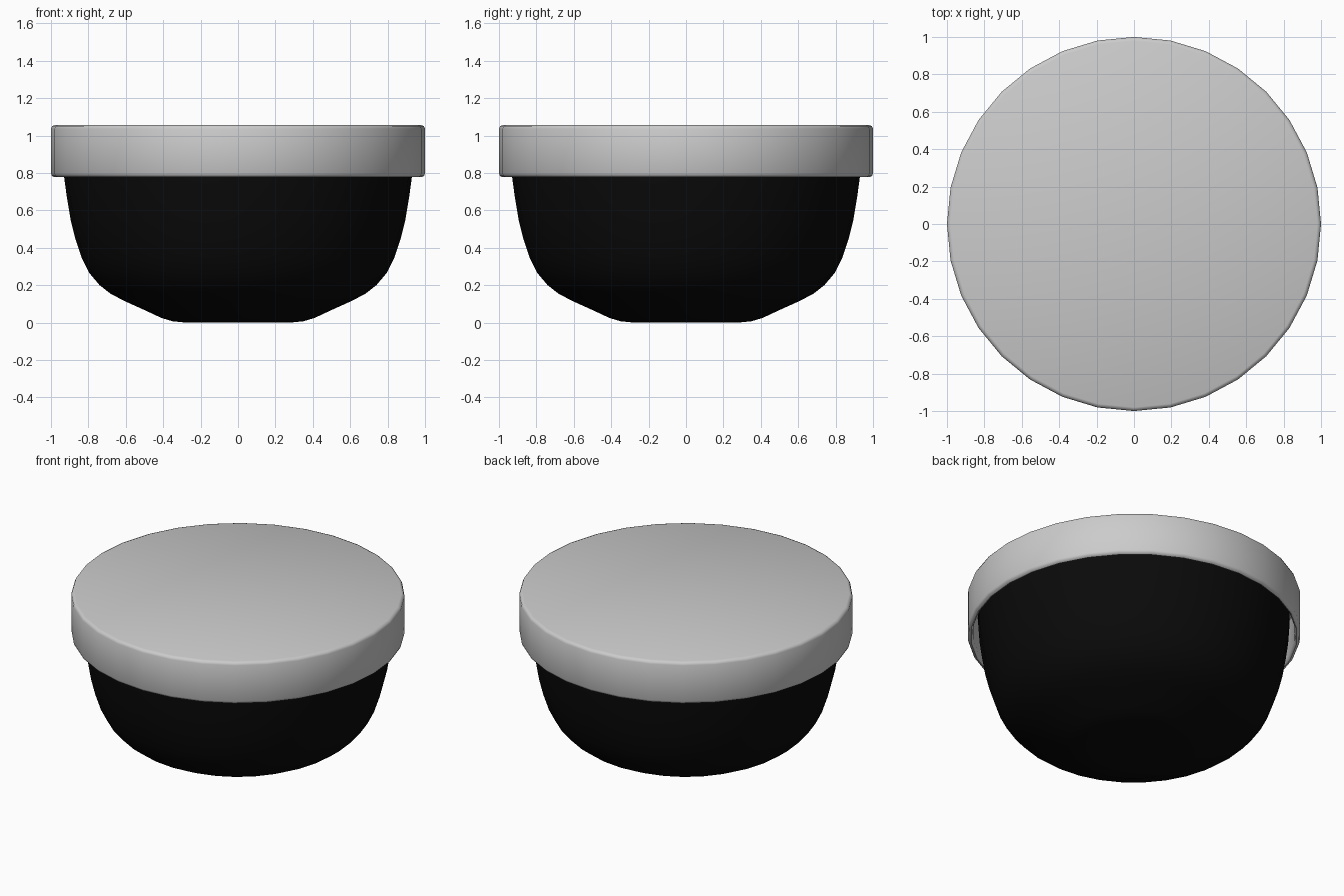
import bpy, bmesh, math

if "Cube" in bpy.data.objects:
    bpy.data.objects.remove(bpy.data.objects["Cube"])

SIDES = 32


def lathe(name, profile, angle):
    """Revolve (radius, height) points around z; radius 0 becomes a pole."""
    bm = bmesh.new()
    verts = [bm.verts.new((r, 0, z)) for r, z in profile]
    edges = [bm.edges.new(pair) for pair in zip(verts, verts[1:])]
    bmesh.ops.spin(bm, geom=verts + edges, cent=(0, 0, 0), axis=(0, 0, 1),
                   angle=math.tau, steps=SIDES, use_duplicate=False)
    bmesh.ops.remove_doubles(bm, verts=bm.verts, dist=0.0005)
    bmesh.ops.recalc_face_normals(bm, faces=bm.faces)
    mesh = bpy.data.meshes.new(name)
    bm.to_mesh(mesh)
    bm.free()
    obj = bpy.data.objects.new(name, mesh)
    bpy.context.collection.objects.link(obj)
    bpy.ops.object.select_all(action='DESELECT')
    obj.select_set(True)
    bpy.context.view_layer.objects.active = obj
    bpy.ops.object.shade_smooth_by_angle(angle=math.radians(angle))
    return obj


# Bowl: rounded outer wall, rim under the lid, and inner wall
bowl = lathe("bowl", [
    (0, 0), (0.28, 0), (0.35, 0.007), (0.41, 0.025), (0.50, 0.067),
    (0.60, 0.112), (0.68, 0.153), (0.74, 0.20), (0.795, 0.265),
    (0.835, 0.345), (0.87, 0.45), (0.895, 0.55), (0.915, 0.67),
    (0.93, 0.78), (0.938, 0.90), (0.94, 1.01),
    (0.90, 1.01), (0.89, 0.78), (0.85, 0.52), (0.78, 0.32),
    (0.68, 0.21), (0.50, 0.12), (0.32, 0.06), (0, 0.05)], 40)
black = bpy.data.materials.new("bowl_black")
black.diffuse_color = (0.003, 0.003, 0.003, 1)
black.use_nodes = True
black.node_tree.nodes["Principled BSDF"].inputs["Base Color"].default_value = black.diffuse_color
bowl.data.materials.append(black)

# Lid: hollow cap with softened top and bottom edges
lathe("lid", [
    (0, 1.056), (0.98, 1.056), (0.994, 1.05), (1.0, 1.036),
    (1.0, 0.797), (0.994, 0.783), (0.98, 0.777), (0.972, 0.782),
    (0.966, 0.797), (0.966, 1.02), (0, 1.02)], 50)
